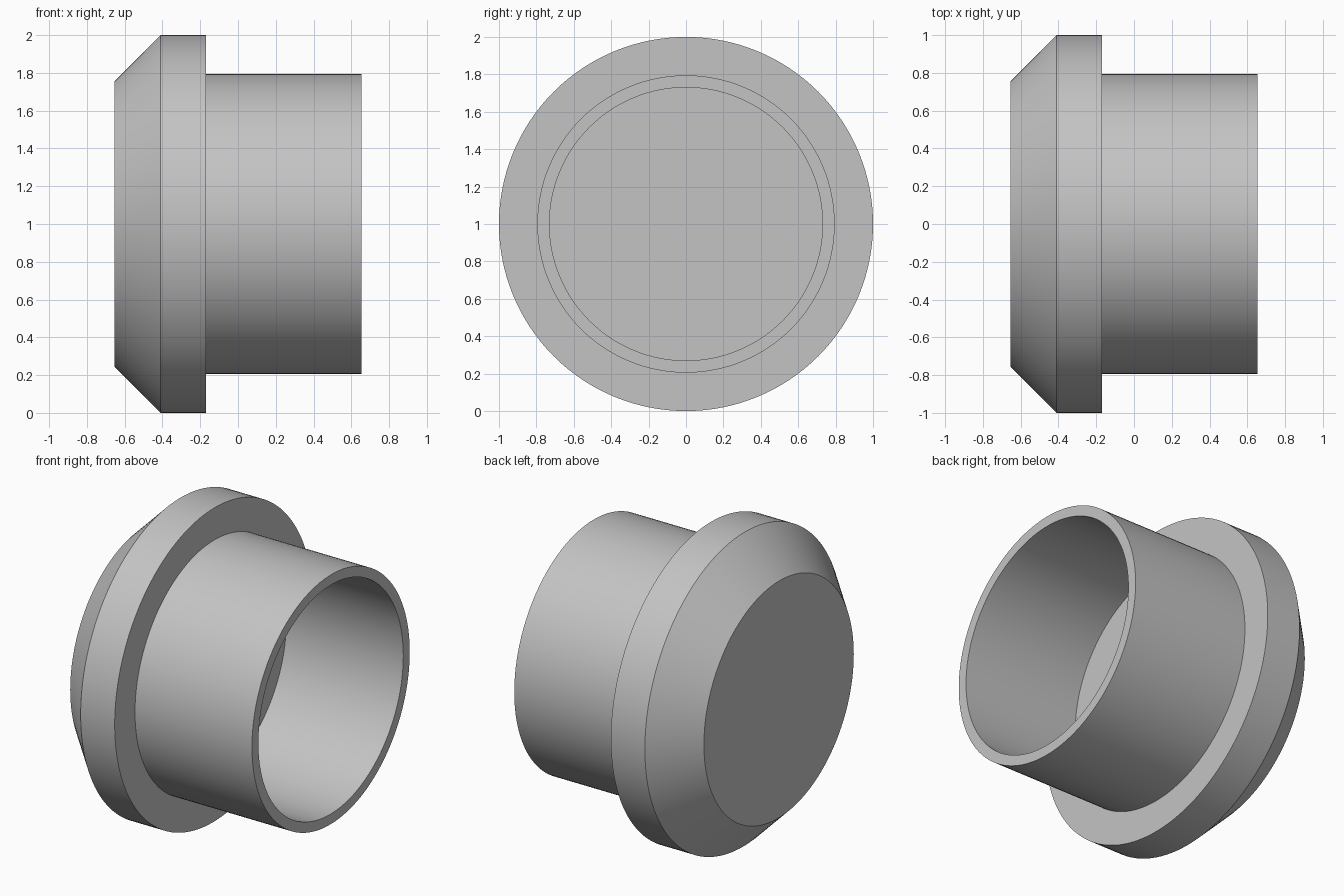
import bpy, bmesh, math
from mathutils import Vector

cube = bpy.data.objects.get("Cube")
if cube:
    bpy.data.objects.remove(cube, do_unlink=True)

# Plain grey material
grey = bpy.data.materials.new("light_grey")
grey.use_nodes = True
colour = (0.55, 0.55, 0.55, 1)
grey.diffuse_color = colour
grey.node_tree.nodes["Principled BSDF"].inputs["Base Color"].default_value = colour


def lathe_x(name, profile, height, segments):
    """Spin an (x, radius) profile around a horizontal axis along x."""
    bm = bmesh.new()
    verts = [bm.verts.new((x, 0, r)) for x, r in profile]
    edges = [bm.edges.new(pair) for pair in zip(verts, verts[1:])]
    bmesh.ops.spin(bm, geom=verts + edges, cent=(0, 0, 0), axis=(1, 0, 0),
                   angle=math.tau, steps=segments)
    bmesh.ops.remove_doubles(bm, verts=bm.verts, dist=0.0001)
    # Flat discs close the outer cap and the bore floor
    bmesh.ops.holes_fill(bm, edges=[e for e in bm.edges if e.is_boundary], sides=0)
    bmesh.ops.recalc_face_normals(bm, faces=bm.faces)
    bmesh.ops.translate(bm, verts=bm.verts, vec=Vector((0, 0, height)))
    mesh = bpy.data.meshes.new(name)
    bm.to_mesh(mesh)
    bm.free()
    mesh.materials.append(grey)
    obj = bpy.data.objects.new(name, mesh)
    bpy.context.collection.objects.link(obj)
    return obj


# Chamfered flange, tube wall and blind bore in one turned profile
profile = [
    (-0.655, 0.755),  # closed end
    (-0.41, 1.0),     # chamfer
    (-0.17, 1.0),     # flange rim
    (-0.17, 0.795),   # shoulder
    (0.655, 0.795),   # tube outside
    (0.655, 0.73),    # tube lip
    (-0.17, 0.73),    # bore floor
]
plug = lathe_x("flanged_plug", profile, 1.0, 128)

bpy.ops.object.select_all(action="DESELECT")
plug.select_set(True)
bpy.context.view_layer.objects.active = plug
bpy.ops.object.shade_smooth_by_angle(angle=math.radians(30))
